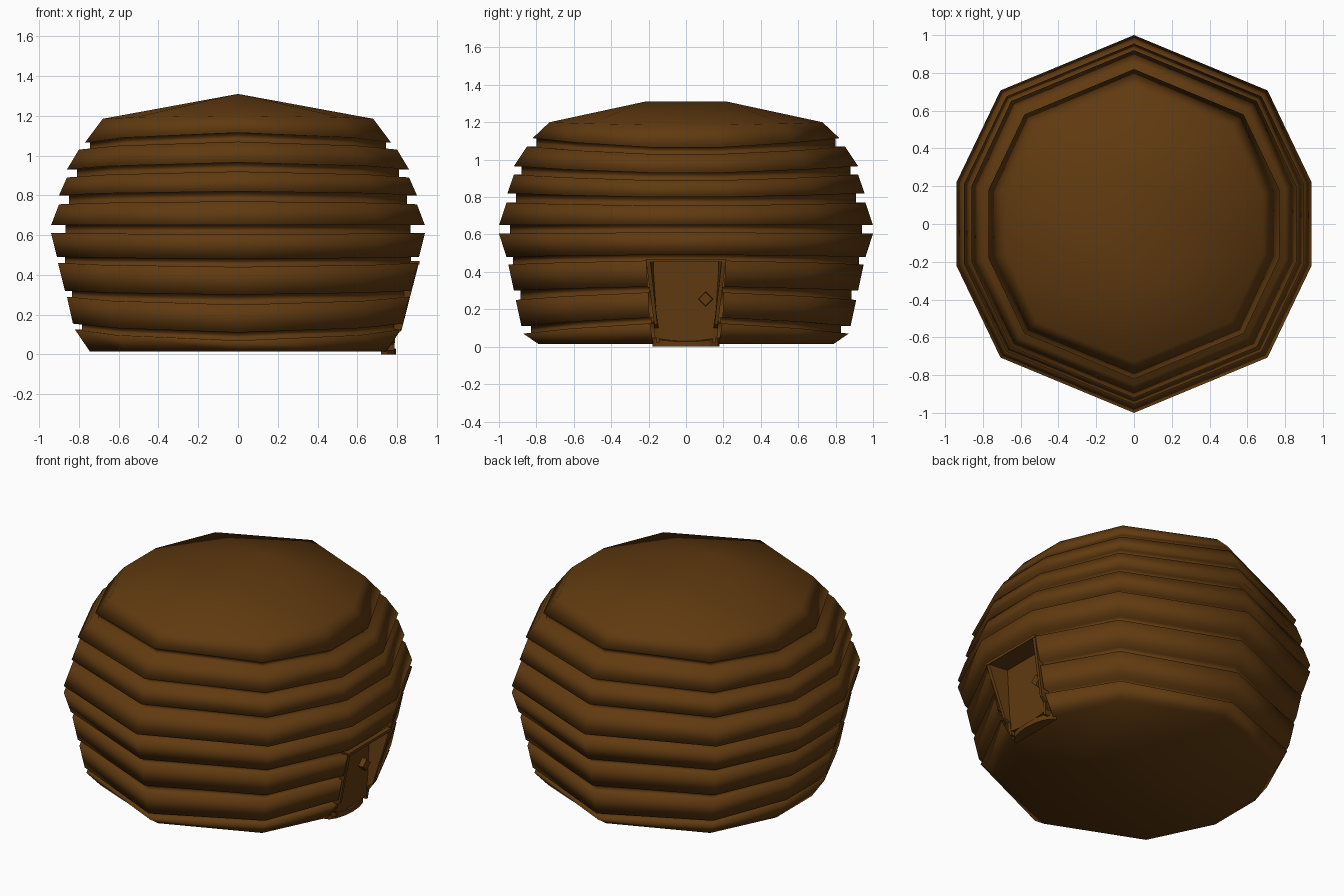
import bpy, bmesh, math
from mathutils import Vector

if "Cube" in bpy.data.objects:
    bpy.data.objects.remove(bpy.data.objects["Cube"])

brown = bpy.data.materials.new("dark_brown_wood")
brown.diffuse_color = (0.118, 0.042, 0.005, 1)
brown.use_nodes = True
brown.node_tree.nodes["Principled BSDF"].inputs["Base Color"].default_value = brown.diffuse_color


def make(name, bm, smooth=False):
    bmesh.ops.recalc_face_normals(bm, faces=bm.faces)
    me = bpy.data.meshes.new(name)
    bm.to_mesh(me)
    bm.free()
    me.materials.append(brown)
    for p in me.polygons:
        p.use_smooth = smooth
    ob = bpy.data.objects.new(name, me)
    bpy.context.collection.objects.link(ob)
    return ob


def loft(name, a, b):
    """Closed solid between two matching point loops."""
    bm = bmesh.new()
    va = [bm.verts.new(p) for p in a]
    vb = [bm.verts.new(p) for p in b]
    n = len(va)
    for i in range(n):
        j = (i + 1) % n
        bm.faces.new((va[i], va[j], vb[j], vb[i]))
    bm.faces.new(va)
    bm.faces.new(vb)
    return make(name, bm)


# Stepped shell: each band is (side x, side z, end y, end z) at its top and bottom
bands = [
    ((.68, 1.185, .73, 1.20), (.77, 1.065, .82, 1.115)),
    ((.80, 1.03, .85, 1.07), (.86, .93, .92, .965)),
    ((.86, .89, .92, .92), (.90, .80, .955, .82)),
    ((.90, .755, .96, .77), (.94, .65, 1.0, .65)),
    ((.94, .61, 1.0, .605), (.91, .49, .96, .48)),
    ((.905, .46, .95, .44), (.87, .32, .92, .30)),
    ((.86, .29, .91, .25), (.83, .155, .88, .11)),
    ((.82, .125, .87, .07), (.745, .015, .79, .015)),
]
grooves = [(.745, .80), (.81, .88), (.85, .91), (.868, .94),
           (.87, .925), (.835, .885), (.785, .83)]

rings = []
for i, (top, bot) in enumerate(bands):
    rings += [top, bot]
    if i < len(grooves):
        gx, gy = grooves[i]
        nxt = bands[i + 1][0]
        rings += [(gx, bot[1], gy, bot[3]), (gx, nxt[1], gy, nxt[3])]

bm = bmesh.new()
loops = []
for x, zs, y, ze in rings:
    d, zd, s = .707 * y, zs + (ze - zs) * .5, .235 * x
    pts = [(x, s, zs), (d, d, zd), (0, y, ze), (-d, d, zd), (-x, s, zs),
           (-x, -s, zs), (-d, -d, zd), (0, -y, ze), (d, -d, zd), (x, -s, zs)]
    loops.append([bm.verts.new(p) for p in pts])
for k in range(len(loops) - 1):
    for i in range(10):
        # leave the doorway open in the +x strip of the lower bands
        if i == 9 and rings[k][1] < .47:
            continue
        j = (i + 1) % 10
        bm.faces.new((loops[k][i], loops[k][j], loops[k + 1][j], loops[k + 1][i]))
# roof with a short ridge along y
r = loops[0]
A, B = bm.verts.new((0, .22, 1.31)), bm.verts.new((0, -.22, 1.31))
for i in range(4):
    bm.faces.new((r[i], r[i + 1], A))
    bm.faces.new((r[i + 5], r[i + 6], B))
bm.faces.new((r[9], r[0], A, B))
bm.faces.new((r[4], r[5], B, A))
bm.faces.new(loops[-1])
make("hut_shell", bm, True)

# Door jambs, flush with the shell outside and reaching in to the door
side = [(.76, .468), (.912, .468), (.868, .30), (.822, .12), (.792, .10), (.785, .02), (.72, .02)]
for sgn, label in ((1, "right"), (-1, "left")):
    outer = [(x, sgn * (.155 + .128 * z), z) for x, z in side]
    inner = [(x, sgn * (.14 + .11 * z if x > .81 else .14 + .075 * z), z) for x, z in side]
    loft("door_jamb_" + label, outer, inner)

# Lintel over the door
lin = [(.76, -.2), (.912, -.213), (.912, .213), (.76, .2)]
loft("door_lintel", [(x, y, .453) for x, y in lin], [(x, y, .47) for x, y in lin])

# Door panel with a bowed lower edge
arc = [math.pi * i / 8 for i in range(9)]
edge = [(-.175, .456), (.175, .456)] + [(.172 * math.cos(a), .06 - .03 * math.sin(a)) for a in arc]
loft("door_panel", [(.72, y, z) for y, z in edge], [(.785, y, z) for y, z in edge])

# Rounded threshold
step = [(.72 + .075 * math.sin(a), .178 * math.cos(a)) for a in arc]
loft("door_threshold", [(x, y, 0) for x, y in step],
     [(x, y, .05 - .3 * (x - .72)) for x, y in step])

# Diamond door knob
dia = [Vector((0, .04 * math.cos(a), .04 * math.sin(a))) for a in
       (0, math.pi / 2, math.pi, 3 * math.pi / 2)]
loft("door_knob", [v + Vector((.78, .105, .255)) for v in dia],
     [v * .9 + Vector((.815, .105, .255)) for v in dia])
